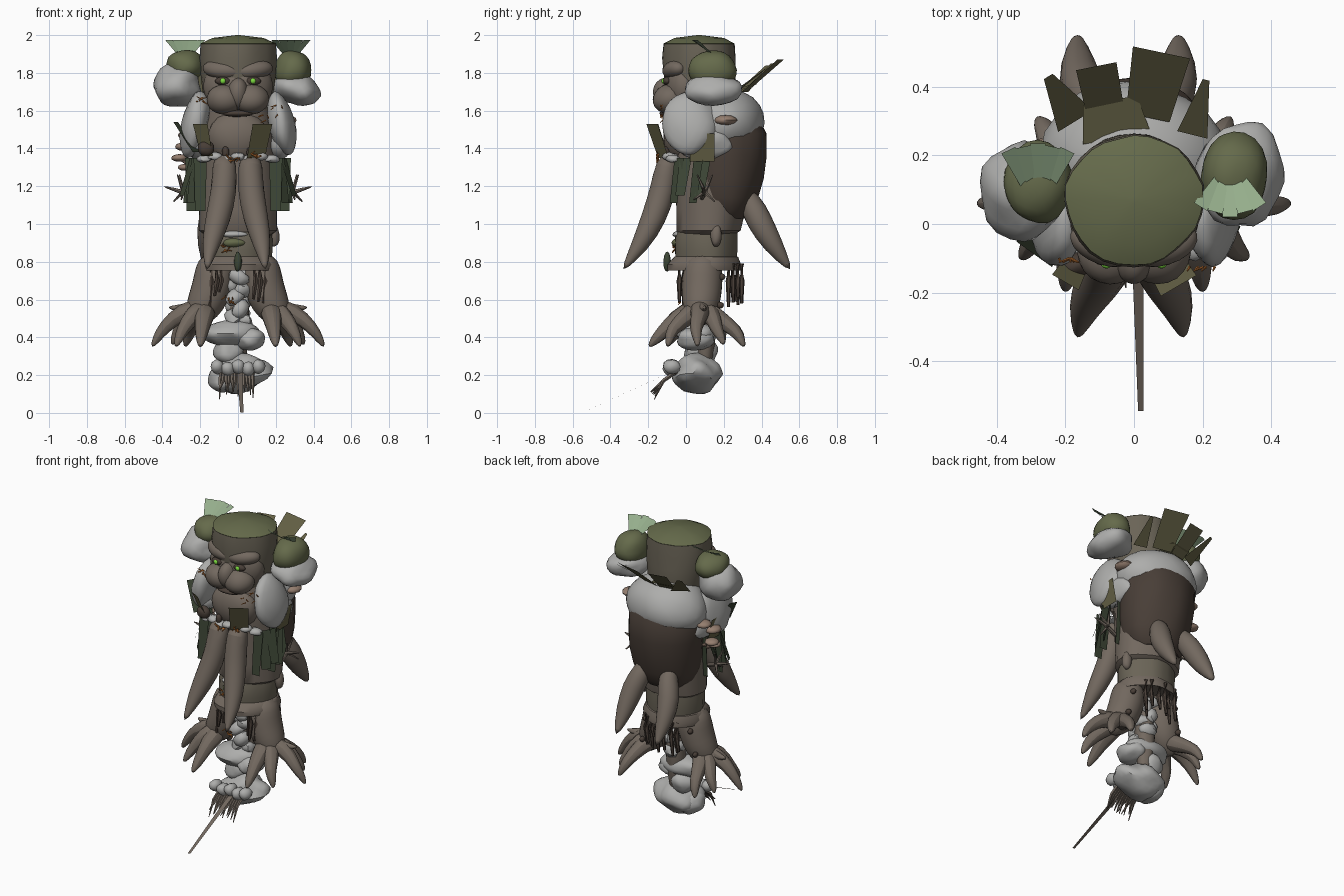
import bpy, bmesh, math, random
from mathutils import Vector, Euler, noise

random.seed(4)
cube = bpy.data.objects.get("Cube")
if cube:
    bpy.data.objects.remove(cube, do_unlink=True)


def material(name, *rgb):
    m = bpy.data.materials.new(name)
    m.use_nodes = True
    m.diffuse_color = (*rgb, 1)
    m.node_tree.nodes["Principled BSDF"].inputs["Base Color"].default_value = (*rgb, 1)
    return m


BARK = material("bark", .17, .14, .115)
MOSSY = material("mossy_bark", .145, .128, .095)
STONE = material("stone", .42, .42, .41)
MOSS = material("moss", .13, .145, .07)
SHELL = material("dark_bark", .065, .048, .038)
LEAF = material("dry_leaf", .13, .12, .06)
GREEN = material("dark_grass", .045, .06, .035)
PALE = material("pale_fern", .3, .42, .26)
LICHEN = material("lichen", .6, .2, .04)
CAP = material("mushroom", .3, .21, .16)
GLOW = material("eye_glow", .2, .7, .05)
made = []


def finish(name, bm, mat):
    mesh = bpy.data.meshes.new(name)
    bm.to_mesh(mesh)
    bm.free()
    mesh.materials.append(mat)
    ob = bpy.data.objects.new(name, mesh)
    bpy.context.collection.objects.link(ob)
    made.append(ob)
    return ob


def blob(name, loc, size, mat, rough=.12, rot=(0, 0, 0), detail=3):
    """Lumpy boulder."""
    bm = bmesh.new()
    bmesh.ops.create_icosphere(bm, subdivisions=detail, radius=1)
    seed, turn = Vector(loc) * 9, Euler(rot)
    for v in bm.verts:
        p = v.co * (1 + rough * noise.noise(v.co * 1.2 + seed))
        p = Vector(a * b for a, b in zip(p, size))
        p.rotate(turn)
        v.co = p + Vector(loc)
    return finish(name, bm, mat)


def skin_rings(bm, rings):
    for a, b in zip(rings, rings[1:]):
        for i in range(len(a)):
            j = (i + 1) % len(a)
            bm.faces.new((a[i], a[j], b[j], b[i]))
    bm.faces.new(rings[0][::-1])
    bm.faces.new(rings[-1])


def loft(name, rows, mat, sides=28, rough=.06):
    """Stack of level ellipses: z, centre y, half width, half depth."""
    bm = bmesh.new()
    rings = []
    for z, cy, rx, ry in rows:
        ring = []
        for i in range(sides):
            a = math.tau * i / sides
            k = 1 + rough * noise.noise((2 * math.cos(a), 2 * math.sin(a), z * 3))
            ring.append(bm.verts.new((rx * k * math.cos(a), cy + ry * k * math.sin(a), z)))
        rings.append(ring)
    skin_rings(bm, rings)
    return finish(name, bm, mat)


def limb(name, points, radii, mat, sides=10, smooth=1):
    """Tapered tube along a path."""
    pts = [Vector(p) for p in points]
    bm = bmesh.new()
    rings = []
    for i, (p, r) in enumerate(zip(pts, radii)):
        d = pts[min(i + 1, len(pts) - 1)] - pts[max(i - 1, 0)]
        q = d.to_track_quat('Z', 'Y')
        rings.append([bm.verts.new(p + q @ Vector((r * math.cos(a), r * math.sin(a), 0)))
                      for a in (math.tau * k / sides for k in range(sides))])
    skin_rings(bm, rings)
    ob = finish(name, bm, mat)
    if smooth:
        ob.modifiers.new("Round", 'SUBSURF').levels = smooth
    return ob


def leaf(name, base, tip, w0, w1, mat):
    """Flat blade with a level width direction."""
    b, t = Vector(base), Vector(tip)
    side = (t - b).cross(Vector((0, 0, 1))).normalized()
    bm = bmesh.new()
    bm.faces.new([bm.verts.new(p) for p in (b - side * w0 / 2, b + side * w0 / 2,
                                            t + side * w1 / 2, t - side * w1 / 2)])
    return finish(name, bm, mat)


# Head with mossy crown
loft("head", [(1.54, .09, .13, .13), (1.6, .085, .165, .16), (1.68, .08, .185, .185), (1.78, .075, .197, .19),
              (1.88, .07, .205, .195), (1.955, .07, .2, .188)], MOSSY)
loft("moss_crown", [(1.94, .07, .19, .18), (1.955, .07, .201, .189), (1.985, .07, .135, .13),
                    (2.0, .07, .01, .01)], MOSS)

# Face: broad mask with brow ridge, cheeks and nose blended in
blob("face_mask", (0, -.005, 1.73), (.185, .115, .155), BARK, .03)
blob("nose", (0, -.1, 1.69), (.055, .075, .085), BARK, .04, (.3, 0, 0))
for s, side in ((-1, "right"), (1, "left")):
    blob(side + "_cheek", (s * .07, -.085, 1.66), (.095, .09, .08), BARK, .05)
    blob(side + "_brow", (s * .085, -.06, 1.815), (.105, .06, .05), BARK, .04, (0, -s * .12, s * .3))
    blob(side + "_eye_socket", (s * .08, -.1, 1.757), (.042, .022, .022), SHELL, .05)
    blob(side + "_eye", (s * .08, -.119, 1.757), (.015, .011, .015), GLOW, 0, detail=2)
    blob(side + "_chin_mark", (s * .065, -.108, 1.38), (.02, .02, .03), SHELL)
blob("mouth", (0, -.1, 1.585), (.08, .04, .018), SHELL)
blob("chin", (0, -.03, 1.46), (.16, .09, .14), BARK, .05)

# Shoulder boulders with moss domes and ferns
blob("left_shoulder_stone", (.31, .145, 1.71), (.125, .155, .085), STONE, .2, (0, .25, 0))
blob("left_shoulder_moss", (.29, .14, 1.815), (.1, .13, .105), MOSS, .1)
blob("right_shoulder_stone", (-.32, .1, 1.735), (.13, .14, .12), STONE, .2, (0, -.3, 0))
blob("right_shoulder_moss", (-.28, .12, 1.835), (.1, .12, .09), MOSS, .1)
for k in range(-2, 3):
    leaf("right_fern", (-.28 + k * .018, .11, 1.905), (-.28 + k * .043, .235 - abs(k) * .01, 1.975),
         .025, .045, PALE)
    leaf("left_fern", (.28 + k * .018, .13, 1.905), (.28 + k * .043, .02 + abs(k) * .015, 1.975),
         .025, .045, PALE)

# Torso, stone hump and dark back shell
loft("torso", [(.94, .11, .17, .14), (.965, .12, .205, .17), (1.08, .13, .21, .185), (1.2, .13, .21, .19),
               (1.35, .13, .21, .2), (1.5, .12, .21, .2), (1.62, .1, .17, .17)], BARK)
loft("back_shell", [(1.03, .2, .15, .12), (1.07, .2, .19, .155), (1.14, .2, .218, .18), (1.24, .205, .232, .205),
                    (1.36, .21, .24, .217), (1.48, .21, .24, .212), (1.56, .2, .2, .18)], SHELL)
blob("back_hump", (0, .2, 1.535), (.268, .217, .185), STONE, .08)
for s, side in ((-1, "right"), (1, "left")):
    blob(side + "_flank_stone", (s * .23, .02, 1.53), (.07, .145, .175), STONE, .12, (0, -s * .2, 0))
    blob(side + "_rib_stone", (s * .225, .09, 1.43), (.055, .15, .09), STONE, .15)
for k in range(7):
    x = -.18 + .06 * k
    blob("belt_stone", (x, -.1 + x * x, 1.345 + .012 * (k % 2)), (.042, .04, .022), STONE, .25, detail=2)

# Hanging front and rear tusks
for x, tip in ((-.072, -.165), (.066, .145)):
    limb("front_tusk", [(x, -.07, 1.34), (x, -.1, 1.32), (x, -.12, 1.18), (x * .65 + tip * .35, -.17, 1.03),
                        (x * .2 + tip * .8, -.24, .89), (tip, -.335, .755)],
         (.052, .07, .074, .072, .052, .01), BARK)
for x, tip in ((-.1, -.165), (.08, .13)):
    limb("rear_tusk", [(x, .28, 1.2), (x, .34, 1.12), (tip * .9, .385, 1.02), (tip, .46, .89), (tip, .555, .755)],
         (.03, .065, .075, .06, .012), BARK)

# Waist with flared rim
loft("waist", [(.79, .11, .17, .16), (.86, .11, .178, .165), (.93, .11, .178, .165), (1.0, .12, .17, .15)], MOSSY)
loft("waist_rim", [(.785, .1, .14, .14), (.755, .1, .195, .195), (.785, .1, .2, .195), (.825, .11, .182, .17),
                   (.84, .11, .15, .14)], BARK)
blob("belly_moss", (-.02, -.045, .9), (.06, .03, .025), MOSS)
blob("belly_stone", (-.02, -.04, .945), (.07, .03, .018), STONE)
blob("side_knob", (.19, .16, .94), (.03, .03, .06), BARK)
blob("front_pendant", (0, -.1, .8), (.02, .02, .05), GREEN)

# Trunk limbs ending in gnarled root fingers
TIPS = ((.2, -.195, .35), (.33, -.1, .35), (.455, .06, .35), (.35, .2, .36), (.28, .31, .35))
for s, side in ((-1, "right"), (1, "left")):
    limb(side + "_trunk", [(s * .115, .09, .84), (s * .12, .09, .76), (s * .135, .085, .67), (s * .17, .08, .58),
                           (s * .21, .07, .52), (s * .24, .07, .47)], (.08, .11, .11, .105, .08, .04), BARK, 14)
    for x, y, z in TIPS:
        a, t = Vector((s * .17, .07, .555)), Vector((s * x, y, z))
        lift = x * .16
        bend = random.uniform(-.025, .025)
        mid = a.lerp(t, .45) + Vector((0, bend, lift))
        knuckle = a.lerp(t, .78) + Vector((0, -bend, lift * .8))
        claw = a.lerp(t, .93) + Vector((0, 0, lift * .3))
        limb(side + "_root_finger", [a, mid, knuckle, claw, t], (.075, .052, .038, .024, .008), BARK, 8)
    limb(side + "_root_spur", [(s * .24, .07, .56), (s * .31, .09, .55), (s * .37, .1, .56)],
         (.035, .025, .006), BARK, 8)
    for k in range(5):
        p = Vector((s * (.205 - .01 * k), .1 * math.sin(k * 2) + .09, .52 + .05 * k))
        blob(side + "_trunk_knot", p, (.016, .02, .018), SHELL, detail=2)

# Column of stones down to the foot boulder
for k in range(14):
    a = k * 2.4
    blob("spine_stone", (.035 * math.cos(a), .08 + .065 * math.sin(a), .76 - k * .021),
         (.042, .055, .04), STONE, .3, (a, k, 0), 2)
blob("column_core", (0, .1, .5), (.06, .06, .28), BARK)
blob("shin_stone", (-.04, .06, .42), (.155, .11, .068), STONE, .2)
blob("ankle_stone", (-.05, .08, .33), (.08, .09, .08), STONE, .2)
blob("lower_stone", (.06, .05, .39), (.08, .1, .06), STONE, .2)
blob("foot_boulder", (.01, .06, .205), (.155, .125, .098), STONE, .3, (0, -.2, 0))
blob("heel_stone", (-.08, .05, .18), (.075, .1, .07), STONE, .2)
for k in range(5):
    blob("toe_stone", (-.11 + k * .055, -.075, .245 - .012 * (k % 2)), (.036, .045, .04), STONE, .2, detail=2)
for k in range(12):
    x = -.09 + k * .015
    limb("foot_root", [(x, -.05, .22), (x * 1.05, -.12, .17), (x * 1.1 + random.uniform(-.02, .02),
         -.16 - random.random() * .03, random.uniform(.06, .12))], (.012, .01, .002), BARK, 5, 0)
leaf("long_spike", (.01, -.07, .22), (.02, -.545, .003), .034, .016, BARK)

# Leaves behind the head, at the front and on the flanks
for base, tip, w0, w1 in (((.04, .31, 1.7), (.08, .5, 1.87), .13, .17), ((-.08, .31, 1.7), (-.11, .46, 1.85), .11, .12),
                          ((-.17, .3, 1.7), (-.25, .43, 1.84), .12, .03), ((.17, .26, 1.7), (.21, .42, 1.82), .09, .02),
                          ((-.05, .25, 1.7), (-.07, .36, 1.74), .2, .16)):
    leaf("back_leaf", base, tip, w0, w1, LEAF)
leaf("left_front_leaf", (.095, -.12, 1.35), (.13, -.18, 1.53), .11, .12, LEAF)
leaf("right_front_leaf", (-.165, -.11, 1.36), (-.2, -.17, 1.53), .07, .09, LEAF)
leaf("right_chest_leaf", (-.22, -.09, 1.38), (-.33, -.03, 1.54), .08, .05, GREEN)
for s, side in ((-1, "right"), (1, "left")):
    leaf(side + "_flank_leaf", (s * .265, .085, 1.33), (s * .295, .085, 1.48), .13, .13, LEAF)
    for k in range(7):
        y = -.07 + k * .034
        x = s * (.2 + .045 * math.sin(k * .5))
        leaf(side + "_grass_skirt", (x, y, 1.35), (x + s * .03 * (k % 3), y - .03, 1.07 + .04 * (k % 3)),
             .07, .055, GREEN)
    # Twigs with small forks
    twig = [Vector((s * .2, .08, 1.13)), Vector((s * .29, .1, 1.17)), Vector((s * .4, .09, 1.2))]
    limb(side + "_twig", twig, (.02, .016, .005), BARK, 6)
    for dx, dy, dz in ((.03, -.04, .09), (.05, .05, -.05), (.01, -.06, -.04), (.02, .04, .09)):
        limb(side + "_twig_fork", [twig[1], twig[1] + Vector((s * dx, dy, dz))], (.011, .004), BARK, 5, 0)


# Mushrooms
def mushroom(x, y, z, r):
    limb("mushroom_stem", [(x * .8, y, z - .04), (x, y, z)], (r * .25, r * .25), CAP, 8, 0)
    blob("mushroom_cap", (x, y, z), (r, r, r * .45), CAP, .05, detail=2)


for spec in ((-.28, .12, 1.41, .055), (-.31, .17, 1.35, .045), (-.27, .2, 1.47, .05),
             (-.28, .1, 1.3, .04), (.25, .21, 1.55, .062)):
    mushroom(*spec)
blob("chest_fungus", (-.17, -.12, 1.4), (.045, .035, .04), SHELL)

# Hanging vines in clusters under the rim
for cx, cy in ((-.12, -.01), (.11, -.01), (-.09, .25), (0, .27), (.09, .25)):
    for k in range(4):
        x, y = cx + .025 * math.cos(k * 1.6), cy + .025 * math.sin(k * 1.6)
        end = random.uniform(.55, .66)
        limb("hanging_vine", [(x, y, .79), (x + .008, y, .7), (x - .005, y, end)], (.012, .015, .008), SHELL, 6, 0)

# Lichen sprigs
for cx, cy, cz, spread in ((.17, -.125, 1.59, .07), (-.02, -.145, 1.35, .03), (.08, -.145, 1.36, .02),
                           (-.2, -.1, 1.66, .02), (-.05, -.03, .6, .03), (-.07, -.06, .87, .02)):
    for k in range(9):
        p = Vector((cx, cy, cz)) + Vector((random.uniform(-1, 1), 0, random.uniform(-.6, .6))) * spread
        q = p + Vector((random.uniform(-1, 1) * .03, -.012, random.uniform(-1, 1) * .02))
        limb("lichen_sprig", [p, q], (.004, .002), LICHEN, 4, 0)

# Smooth rounded surfaces while keeping creases
bpy.ops.object.select_all(action='DESELECT')
for ob in made:
    ob.select_set(True)
bpy.context.view_layer.objects.active = made[0]
bpy.ops.object.shade_smooth_by_angle(angle=math.radians(40))
